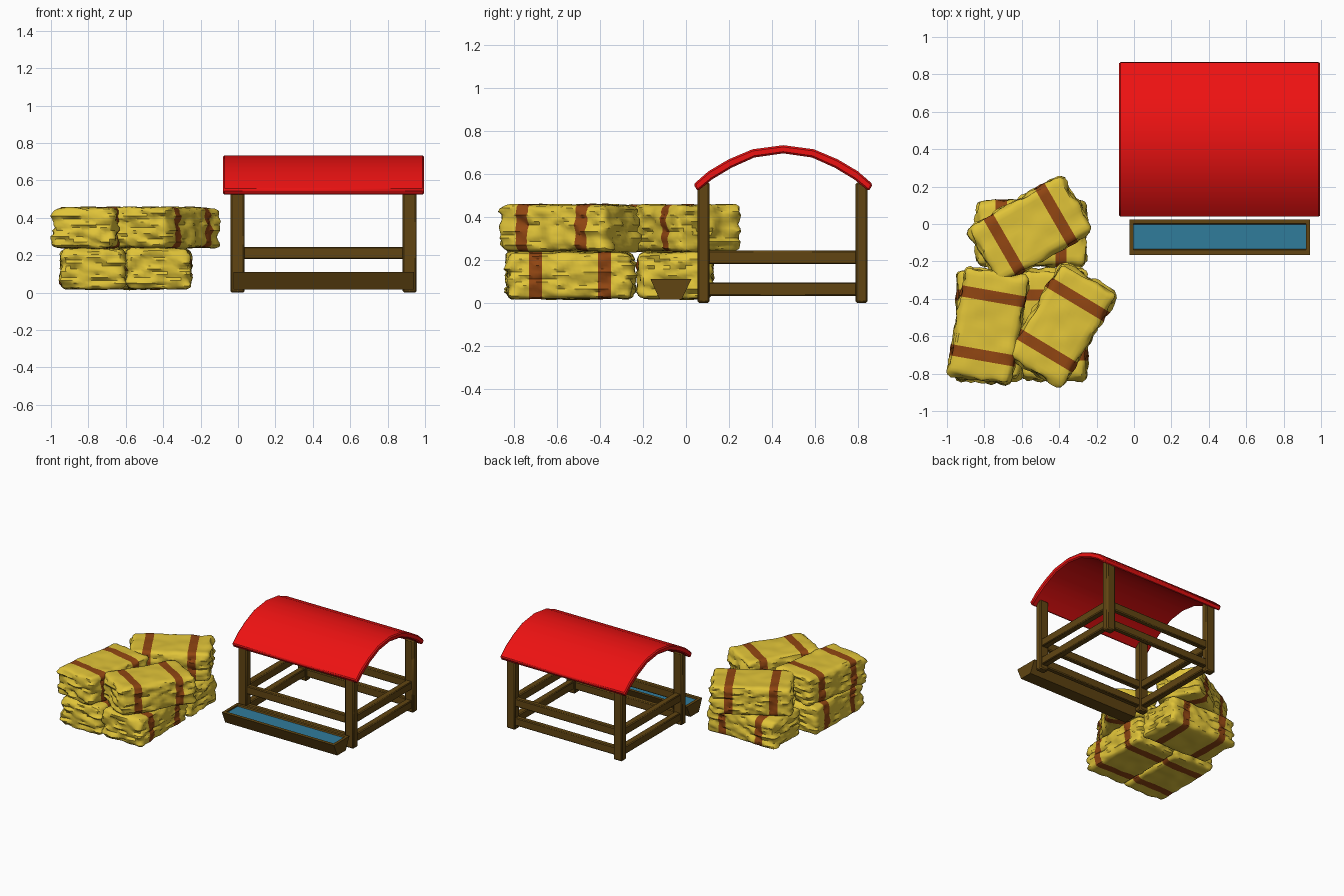
import bpy, bmesh, math
from mathutils import Vector, Matrix, noise

if "Cube" in bpy.data.objects:
    bpy.data.objects.remove(bpy.data.objects["Cube"])


def mat(name, rgb):
    m = bpy.data.materials.new(name)
    m.diffuse_color = (*rgb, 1)
    m.use_nodes = True
    m.node_tree.nodes["Principled BSDF"].inputs["Base Color"].default_value = m.diffuse_color
    return m


WOOD = mat("wood", (0.12, 0.06, 0.006))
RED = mat("red_roof", (0.85, 0.006, 0.006))
WATER = mat("water", (0.03, 0.2, 0.33))
STRAW = mat("straw", (0.75, 0.55, 0.04))
BAND = mat("band", (0.28, 0.06, 0.006))


def finish(bm, name, *mats, bevel=0, angle=35):
    bmesh.ops.recalc_face_normals(bm, faces=bm.faces)
    me = bpy.data.meshes.new(name)
    bm.to_mesh(me)
    bm.free()
    ob = bpy.data.objects.new(name, me)
    bpy.context.collection.objects.link(ob)
    for m in mats:
        me.materials.append(m)
    if bevel:
        b = ob.modifiers.new("bevel", 'BEVEL')
        b.width, b.segments = bevel, 1
    bpy.ops.object.select_all(action='DESELECT')
    bpy.context.view_layer.objects.active = ob
    ob.select_set(True)
    bpy.ops.object.shade_smooth_by_angle(angle=math.radians(angle))
    return ob


def box(name, lo, hi, m, bevel=0.0):
    bm = bmesh.new()
    bmesh.ops.create_cube(bm, size=1)
    lo, hi = Vector(lo), Vector(hi)
    for v in bm.verts:
        v.co = [(lo[i] + hi[i]) / 2 + v.co[i] * (hi[i] - lo[i]) for i in range(3)]
    return finish(bm, name, m, bevel=bevel)


def extrude_x(name, profile, x0, x1, m, bevel=0.0):
    # closed (y, z) outline swept along x
    bm = bmesh.new()
    f = bm.faces.new([bm.verts.new((x0, y, z)) for y, z in profile])
    r = bmesh.ops.extrude_face_region(bm, geom=[f])
    for v in r["geom"]:
        if isinstance(v, bmesh.types.BMVert):
            v.co.x = x1
    return finish(bm, name, m, bevel=bevel)


# posts
XS, YS = ((-0.04, 0.035), (0.88, 0.955)), ((0.053, 0.11), (0.788, 0.845))
for side, (xa, xb) in zip(("left", "right"), XS):
    for end, (ya, yb) in zip(("front", "back"), YS):
        box(f"{end}_{side}_post", (xa, ya, 0), (xb, yb, 0.56), WOOD, 0.008)

# rails, low and high on all four sides
for level, z in (("low", 0.032), ("high", 0.18)):
    for end, (ya, yb) in zip(("front", "back"), YS):
        box(f"{end}_{level}_rail", (0.02, ya + 0.008, z), (0.895, yb - 0.008, z + 0.063), WOOD, 0.006)
    for side, (xa, xb) in zip(("left", "right"), XS):
        box(f"{side}_{level}_rail", (xa + 0.012, 0.1, z), (xb - 0.012, 0.8, z + 0.063), WOOD, 0.006)

# curved roof
CY = 0.452
outer = [(0.417, 0.551), (0.347, 0.612), (0.254, 0.667), (0.143, 0.714)]
inner = [(0.398, 0.519), (0.332, 0.573), (0.241, 0.628), (0.134, 0.676)]
arc = lambda half, top: ([(CY - d, z) for d, z in half] + [(CY, top)]
                         + [(CY + d, z) for d, z in reversed(half)])
extrude_x("roof", arc(outer, 0.733) + arc(inner, 0.695)[::-1], -0.08, 0.995, RED, 0.008)

# water trough: tapered hollow channel with closed ends
extrude_x("trough_shell", [(-0.165, 0.11), (-0.123, 0.016), (-0.02, 0.016), (0.025, 0.11),
                           (0.003, 0.11), (-0.032, 0.036), (-0.111, 0.036), (-0.138, 0.11)],
          -0.024, 0.941, WOOD)
for side, x in (("left", -0.024), ("right", 0.919)):
    extrude_x(f"trough_{side}_end", [(-0.15, 0.11), (-0.117, 0.026), (-0.026, 0.026), (0.014, 0.11)],
              x, x + 0.022, WOOD)
box("trough_water", (-0.005, -0.134, 0.09), (0.922, -0.002, 0.1), WATER)


# straw bales
def bale(name, centre, turn, seed):
    half = Vector((0.29, 0.17, 0.108))
    r = 0.032
    bm = bmesh.new()
    bmesh.ops.create_cube(bm, size=2, matrix=Matrix.Diagonal((*half, 1)))
    for axis, n in enumerate((29, 14, 14)):
        no = Vector((0, 0, 0))
        no[axis] = 1
        for i in range(1, n):
            bmesh.ops.bisect_plane(bm, geom=bm.verts[:] + bm.edges[:] + bm.faces[:],
                                   plane_co=no * half[axis] * (2 * i / n - 1), plane_no=no)
    # two bands around the bale
    for f in bm.faces:
        if 0.125 < abs(f.calc_center_median().x) < 0.185:
            f.material_index = 1
    # rounded edges, rough layered sides, calmer top
    for v in bm.verts:
        core = Vector([max(-h + r, min(h - r, c)) for c, h in zip(v.co, half)])
        n = (v.co - core).normalized()
        p = core + n * r
        side = 1 - abs(n.z)
        q = Vector((p.x * 14, p.y * 14, p.z * 38)) + Vector((seed * 7.3, seed * 3.1, 0))
        rough = noise.noise(q) * (0.005 + 0.016 * side + 0.008 * abs(n.x))
        soft = noise.noise(p * 9 + Vector((0, 0, seed * 5.7))) * 0.008
        v.co = p + n * (rough + soft)
    ob = finish(bm, name, STRAW, BAND, angle=40)
    ob.location = centre
    ob.rotation_euler.z = math.radians(turn)


LOW, HIGH = 0.127, 0.347
bale("lower_left_bale", (-0.775, -0.54, LOW), 90, 1)
bale("lower_right_bale", (-0.425, -0.54, LOW), 90, 2)
bale("lower_back_bale", (-0.55, -0.05, LOW), 0, 3)
bale("upper_left_bale", (-0.78, -0.545, HIGH), 80, 4)
bale("upper_right_bale", (-0.385, -0.54, HIGH), 59, 5)
bale("upper_back_bale", (-0.555, -0.03, HIGH), 30, 6)
